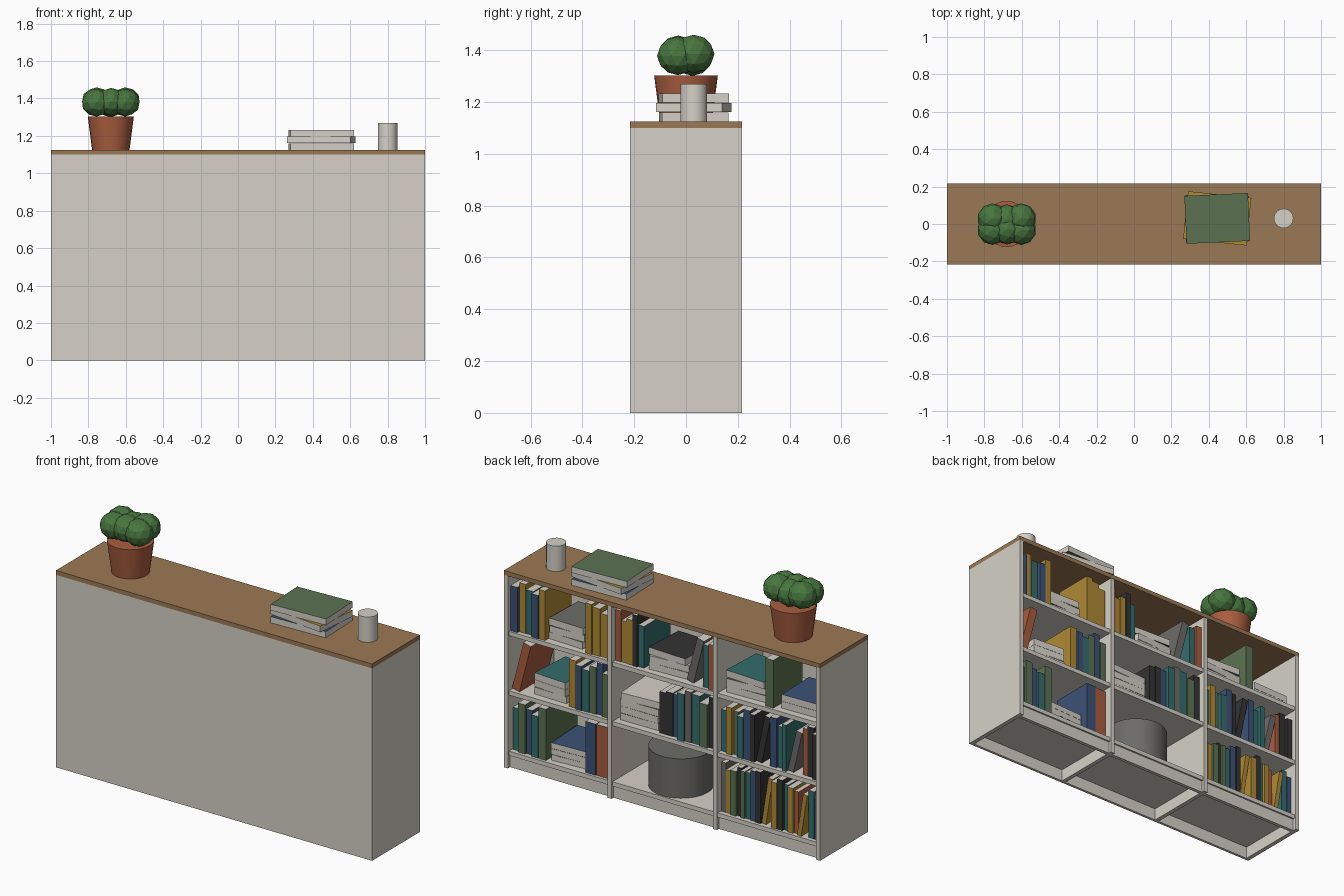
import bpy, bmesh, math, random
from mathutils import Matrix, Vector

if "Cube" in bpy.data.objects:
    bpy.data.objects.remove(bpy.data.objects["Cube"])

random.seed(4)


def mat(name, r, g, b):
    m = bpy.data.materials.new(name)
    m.diffuse_color = (r, g, b, 1)
    m.use_nodes = True
    m.node_tree.nodes["Principled BSDF"].inputs["Base Color"].default_value = m.diffuse_color
    return m


WHITE = mat("warm_white", .67, .64, .58)
WOOD = mat("oak_wood", .33, .19, .09)
LEAF = mat("leaf_green", .065, .18, .05)
BOOK = {
    "R": mat("terracotta", .40, .11, .05),
    "G": mat("book_green", .105, .17, .085),
    "B": mat("book_blue", .045, .085, .18),
    "Y": mat("book_mustard", .43, .25, .035),
    "T": mat("book_teal", .035, .15, .15),
    "K": mat("charcoal", .033, .033, .035),
    "A": mat("mid_grey", .15, .148, .14),
    "W": WHITE,
}


def finish(bm, name, mats, smooth=False):
    me = bpy.data.meshes.new(name)
    bm.to_mesh(me)
    bm.free()
    ob = bpy.data.objects.new(name, me)
    bpy.context.collection.objects.link(ob)
    for m in mats:
        me.materials.append(m)
    if smooth:
        bpy.context.view_layer.objects.active = ob
        ob.select_set(True)
        bpy.ops.object.shade_smooth_by_angle()
        ob.select_set(False)
    return ob


def box(name, lo, hi, mats, rule=None):
    """Axis-aligned box; rule maps a face normal to a material slot."""
    lo, hi = Vector(lo), Vector(hi)
    bm = bmesh.new()
    bmesh.ops.create_cube(bm, size=1, matrix=Matrix.Translation((lo + hi) / 2)
                          @ Matrix.Diagonal((*(hi - lo), 1)))
    if rule:
        bm.normal_update()
        for f in bm.faces:
            f.material_index = rule(f.normal)
    return finish(bm, name, mats)


def drum(name, x, y, z0, z1, r0, r1, m, n):
    bm = bmesh.new()
    bmesh.ops.create_cone(bm, cap_ends=True, segments=n, radius1=r0, radius2=r1, depth=z1 - z0,
                          matrix=Matrix.Translation((x, y, (z0 + z1) / 2)))
    return finish(bm, name, [m], True)


# Case: closed panel at the front, open shelves behind
D, H, T = .217, 1.10, .025
box("top_board", (-1, -D, H), (1, D, H + T), [WOOD])
box("closed_panel", (-1 + T, -D, 0), (1 - T, -D + .015, H), [WHITE])
for s, side in ((-1, "left"), (1, "right")):
    xs = sorted((s * 1, s * (1 - T)))
    box(side + "_side", (xs[0], -D, 0), (xs[1], D, H), [WHITE])
    box(side + "_divider", (s * .333 - .0125, -D + .015, 0), (s * .333 + .0125, D - .002, H), [WHITE])
FLOOR = (.78, .44, .095)     # shelf top heights, top row first
for c, (x0, x1) in enumerate(((-.975, -.3455), (-.3205, .3205), (.3455, .975))):
    for z in FLOOR:
        box("shelf", (x0, -D + .015, z - T), (x1, D - .01, z), [WHITE])
    box("plinth", (x0, D - .04, 0), (x1, D - .02, FLOOR[2] - T), [WHITE])


# Books: coloured covers, white page edges
def upright(row, start, end, code):
    """Row of standing books from high x to low x; lower case letters lean."""
    wt = [random.uniform(.8, 1.2) * (2.2 if c.islower() else 1) for c in code]
    k = (start - end) / sum(wt)
    x = start
    for c, w in zip(code, wt):
        w *= k
        h = random.uniform(.235, .295)
        y1 = random.uniform(.175, .198)
        d = random.uniform(.23, .29)
        lean = c.islower()
        t = w * .4 if lean else w - .002
        ob = box("standing_book", (0, y1 - d, 0), (t, y1, h), [BOOK[c.upper()], WHITE],
                 lambda n: 1 if abs(n.z) > .5 or n.y < -.5 else 0)
        ob.location = (x - t, 0, FLOOR[row])
        if lean:
            ob.rotation_euler.y = -math.asin((w - t) / h)
        x -= w


def stack(z, x0, x1, y0, y1, code, height, turns=None):
    """Flat pile, colours listed from the bottom up."""
    t = height / len(code)
    cx, cy = (x0 + x1) / 2, (y0 + y1) / 2
    hx, hy = (x1 - x0) / 2, (y1 - y0) / 2
    for i, c in enumerate(code):
        ob = box("flat_book", (-hx, -hy, 0), (hx, hy, t - .001), [BOOK[c], WHITE],
                 lambda n: 0 if abs(n.z) > .5 else 1)
        ob.location = (cx, cy, z + i * t)
        a = turns[i] if turns else random.uniform(-4, 4)
        ob.rotation_euler.z = math.radians(a)


for row, start, end, code in (
        (0, .972, .755, "BYTBY"), (0, .50, .36, "YYY"),
        (1, .97, .85, "r"), (1, .61, .36, "YBTGBG"),
        (2, .972, .75, "TGBTG"), (2, .50, .36, "BR"),
        (0, .318, .14, "RYYKT"), (0, -.13, -.318, "aTR"),
        (1, .04, -.318, "KKBTATGK"),
        (0, -.64, -.69, "G"),
        (1, -.35, -.972, "TYGTBKkBTTaRKK"),
        (2, -.35, -.972, "AYGKGTBKyYKTYRyTB")):
    upright(row, start, end, code)

for row, x0, x1, code, h in (
        (0, .53, .75, "YBA", .12), (1, .635, .84, "YWT", .12), (2, .52, .74, "AKB", .10),
        (0, -.12, .12, "AWK", .12), (1, .06, .30, "KGAW", .16),
        (0, -.62, -.37, "AGT", .12), (0, -.955, -.72, "AB", .08)):
    stack(FLOOR[row], x0, x1, -.09, .165, code, h)

# Storage bin in the middle bottom bay
drum("storage_bin", .01, .03, FLOOR[2], FLOOR[2] + .225, .17, .17, BOOK["A"], 32)

# Objects on the top board
TOP = H + T
stack(TOP, .275, .615, -.098, .158, "BYG", .108, (2, -6, 2.6))
drum("cup", .80, .03, TOP, 1.27, .052, .052, WHITE, 24)
drum("plant_pot", -.68, 0, TOP, 1.303, .10, .123, BOOK["R"], 24)

# Leaf clumps
bm = bmesh.new()
for x, y, z in ((-.757, .03, 1.385), (-.603, .03, 1.385), (-.757, -.032, 1.378),
                (-.603, -.032, 1.378), (-.68, -.03, 1.382), (-.68, .025, 1.375)):
    bmesh.ops.create_icosphere(bm, subdivisions=2, radius=.08,
                               matrix=Matrix.Translation((x, y, z)) @ Matrix.Diagonal((1, 1, .93, 1)))
finish(bm, "leaf_clumps", [LEAF])
